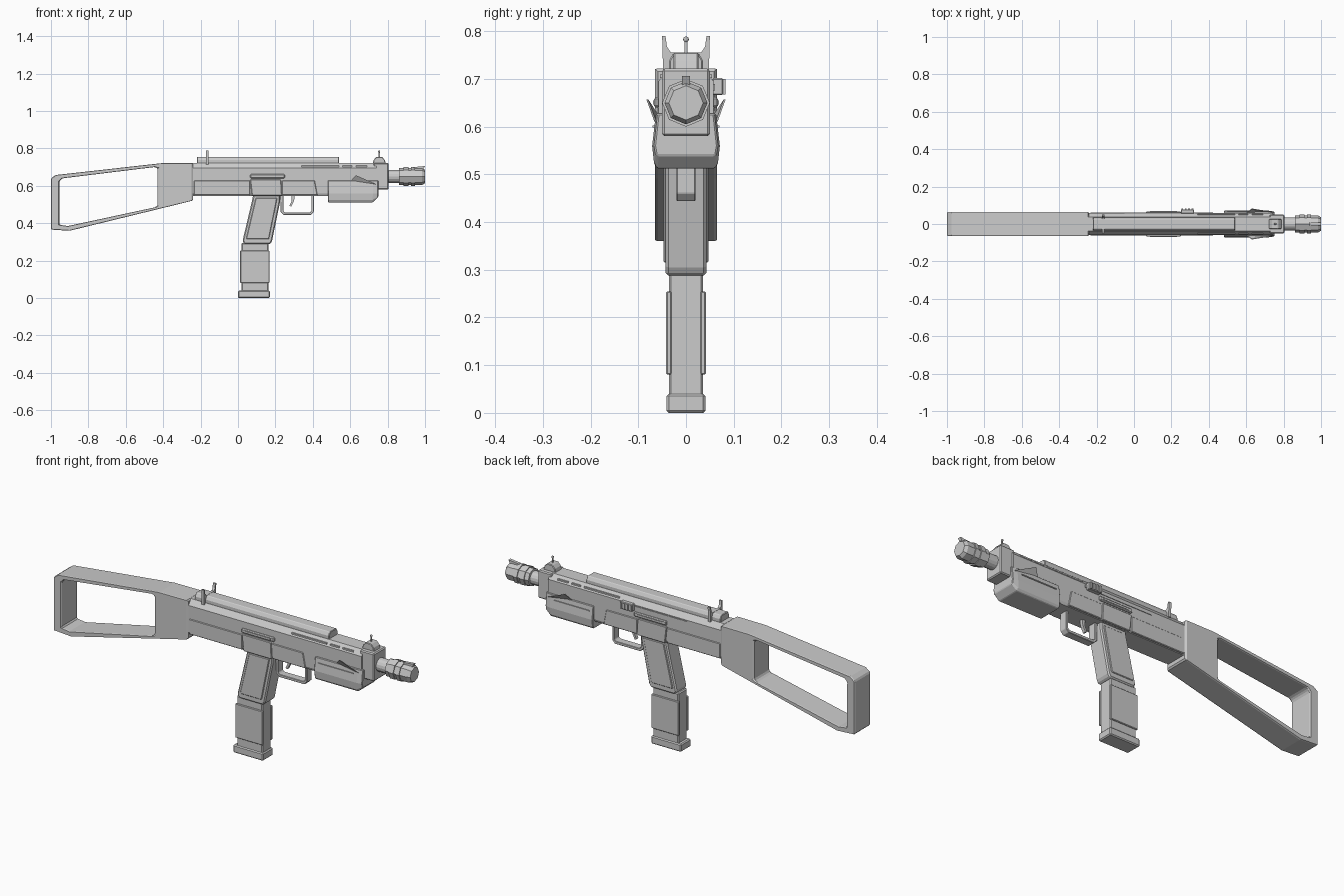
import bpy, bmesh, math

cube = bpy.data.objects.get("Cube")
if cube:
    bpy.data.objects.remove(cube, do_unlink=True)

grey = bpy.data.materials.new("plain_grey")
grey.use_nodes = True
grey.diffuse_color = (0.6, 0.6, 0.6, 1)
grey.node_tree.nodes["Principled BSDF"].inputs["Base Color"].default_value = (0.6, 0.6, 0.6, 1)


def finish(name, bm, bevel=0.0):
    bmesh.ops.recalc_face_normals(bm, faces=bm.faces)
    mesh = bpy.data.meshes.new(name)
    bm.to_mesh(mesh)
    bm.free()
    mesh.materials.append(grey)
    obj = bpy.data.objects.new(name, mesh)
    bpy.context.collection.objects.link(obj)
    if bevel:
        mod = obj.modifiers.new("edge_bevel", 'BEVEL')
        mod.width = bevel
        mod.segments = 1
        mod.limit_method = 'ANGLE'
        mod.angle_limit = math.radians(35)
    return obj


def loft(name, rings, bevel=0.0):
    """Skin a closed solid through rings of 3D points."""
    bm = bmesh.new()
    loops = [[bm.verts.new(p) for p in ring] for ring in rings]
    n = len(loops[0])
    for a, b in zip(loops, loops[1:]):
        for i in range(n):
            j = (i + 1) % n
            bm.faces.new((a[i], a[j], b[j], b[i]))
    bm.faces.new(loops[0])
    bm.faces.new(loops[-1])
    return finish(name, bm, bevel)


def side_prism(name, pts, y0, y1, bevel=0.0):
    return loft(name, [[(x, y, z) for x, z in pts] for y in (y0, y1)], bevel)


def end_prism(name, half, x0, x1, bevel=0.0):
    """Symmetric (y, z) half outline pushed along x."""
    pts = half + [(-y, z) for y, z in reversed(half)]
    return loft(name, [[(x, y, z) for y, z in pts] for x in (x0, x1)], bevel)


def box(name, x, y, z, bevel=0.0):
    return side_prism(name, [(x[0], z[0]), (x[1], z[0]), (x[1], z[1]), (x[0], z[1])], *y, bevel)


def lathe(name, profile, centre_z, sides):
    angles = [math.tau * i / sides for i in range(sides)]
    return loft(name, [[(x, r * math.sin(a), centre_z + r * math.cos(a)) for a in angles]
                       for x, r in profile])


def frame(name, outer, inner, half_width, bevel):
    """Flat ring with matching outer and inner outlines."""
    bm = bmesh.new()
    o, i = [[[bm.verts.new((x, y, z)) for x, z in loop] for y in (-half_width, half_width)]
            for loop in (outer, inner)]
    n = len(outer)
    for k in range(n):
        j = (k + 1) % n
        for a, b in ((o[0], o[1]), (i[0], i[1]), (o[0], i[0]), (o[1], i[1])):
            bm.faces.new((a[k], a[j], b[j], b[k]))
    return finish(name, bm, bevel)


# Shoulder stock with its open window
frame("stock",
      [(-1, .64), (-.975, .658), (-.4, .722), (-.24, .722),
       (-.24, .522), (-.36, .492), (-.9, .36), (-1, .366)],
      [(-.955, .625), (-.94, .64), (-.45, .70), (-.43, .695),
       (-.43, .495), (-.445, .485), (-.91, .385), (-.955, .392)], .065, .006)

# Receiver, top rail and front block
end_prism("receiver", [(.052, .547), (.058, .56), (.058, .695), (.037, .722)], -.245, .74)
end_prism("top_rail", [(.036, .715), (.036, .738), (.026, .755)], -.22, .54, .003)
box("front_block", (.725, .805), (-.05, .05), (.58, .722), .005)

# Fore-end with a chamfered nose
section = [(.06, .512), (.067, .523), (.071, .56), (.063, .628)]
section += [(-y, z) for y, z in reversed(section)]
loft("fore_end", [[(.48, y, z) for y, z in section],
                  [(.722, y, z) for y, z in section],
                  [(.75, y * .94, max(z, .54)) for y, z in section]], .003)

# Matching panels, fins and grooves on both sides
for s, side in ((-1, "right"), (1, "left")):
    y = lambda a, b: (s * a, s * b)
    side_prism(f"rear_panel_{side}", [(-.235, .55), (.065, .55), (.065, .628), (-.235, .628)],
               *y(.05, .061), .003)
    side_prism(f"grip_panel_{side}", [(.075, .547), (.235, .547), (.23, .633), (.065, .633)],
               *y(.05, .064), .003)
    side_prism(f"front_panel_{side}", [(.235, .55), (.425, .55), (.41, .628), (.235, .628)],
               *y(.05, .061), .003)
    box(f"selector_bar_{side}", (.065, .25), y(.055, .067), (.64, .662), .004)
    box(f"selector_inset_{side}", (.085, .23), y(.06, .069), (.647, .655))
    loft(f"fin_{side}", [[(.60, s * .060, .625), (.63, s * .083, .657), (.735, s * .066, .61)],
                         [(.60, s * .056, .622), (.63, s * .079, .657), (.735, s * .060, .605)]])
    box(f"fore_end_strip_{side}", (.50, .70), y(.06, .070), (.598, .603))
    # Slots on the sloped shoulder
    for k, (x0, x1) in enumerate(((.34, .54), (.56, .61), (.63, .69))):
        box(f"shoulder_slot_{side}_{k}", (x0, x1), y(.045, .054), (.702, .709))

# Cocking handle with ribs and slide track
box("handle_track", (-.05, .33), (.05, .061), (.676, .69))
box("cocking_handle", (.25, .32), (.055, .078), (.666, .702), .003)
for k in range(4):
    x = .254 + k * .018
    box(f"handle_rib_{k}", (x, x + .009), (.07, .083), (.668, .700))

# Barrel and eight-sided muzzle
lathe("barrel", [(.79, .034), (.87, .034)], .65, 16)
lathe("muzzle", [(.86, .034), (.862, .045), (.885, .045), (.885, .05), (.912, .05),
                 (.912, .045), (.925, .045), (.925, .05), (.945, .05), (.945, .045),
                 (.985, .045), (1, .036)], .65, 8)
side_prism("muzzle_fin", [(.935, .685), (.99, .685), (1, .706), (.94, .70)], -.008, .008)

# Rear sight with two horns
sight = [(.048, .715), (.05, .79), (.043, .79), (.04, .768), (.032, .756)]
end_prism("rear_sight", sight, -.172, -.158)

# Front sight base, post and bead
side_prism("front_sight_base", [(.72, .718), (.79, .718), (.785, .738), (.77, .755), (.74, .755), (.725, .738)],
           -.026, .026, .003)
box("front_sight_post", (.752, .758), (-.003, .003), (.75, .78))
bm = bmesh.new()
bmesh.ops.create_uvsphere(bm, u_segments=10, v_segments=6, radius=.006)
bmesh.ops.translate(bm, verts=bm.verts, vec=(.755, 0, .783))
finish("front_sight_bead", bm)

# Slanted grip, magazine and base
side_prism("grip", [(.083, .56), (.225, .56), (.225, .515), (.182, .305), (.172, .288), (.035, .288), (.024, .305), (.075, .52)],
           -.043, .043, .006)
for s, side in ((-1, "right"), (1, "left")):
    side_prism(f"grip_plate_{side}", [(.095, .535), (.21, .535), (.165, .315), (.043, .315)],
               s * .04, s * .047, .003)
    box(f"magazine_plate_{side}", (.012, .168), (s * .03, s * .042), (.08, .255), .003)
box("magazine", (.018, .163), (-.036, .036), (.035, .295), .005)
box("magazine_base", (0, .17), (-.041, .041), (0, .04), .005)

# Trigger and its guard
frame("trigger_guard",
      [(.225, .555), (.405, .555), (.405, .46), (.39, .444), (.245, .444), (.228, .46)],
      [(.242, .548), (.392, .548), (.392, .465), (.384, .458), (.25, .458), (.242, .465)], .02, .002)
side_prism("trigger", [(.285, .56), (.305, .56), (.30, .52), (.285, .49), (.275, .493), (.287, .52)],
           -.008, .008)
